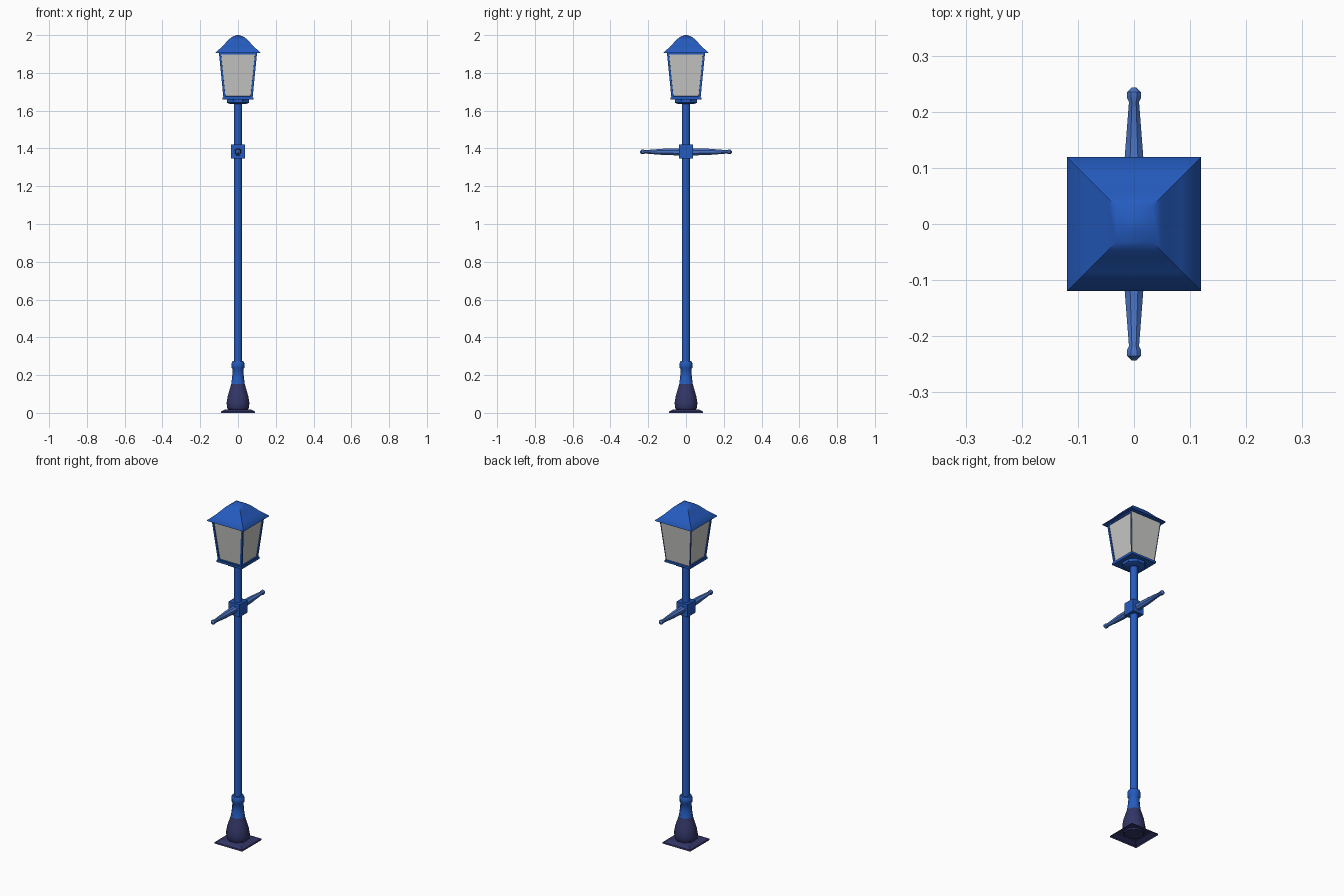
import bpy, bmesh, math
from mathutils import Matrix

if "Cube" in bpy.data.objects:
    bpy.data.objects.remove(bpy.data.objects["Cube"])


def material(name, rgb):
    m = bpy.data.materials.new(name)
    m.diffuse_color = (*rgb, 1)
    m.use_nodes = True
    m.node_tree.nodes["Principled BSDF"].inputs["Base Color"].default_value = m.diffuse_color
    return m


BLUE = material("royal_blue", (0.018, 0.105, 0.52))
LIGHT_BLUE = material("light_blue", (0.07, 0.18, 0.58))
INDIGO = material("dark_indigo", (0.033, 0.036, 0.135))
GLASS = material("pale_glass", (0.58, 0.58, 0.57))


def finish(bm, name, mats, smooth=None):
    bmesh.ops.recalc_face_normals(bm, faces=bm.faces)
    me = bpy.data.meshes.new(name)
    bm.to_mesh(me)
    bm.free()
    ob = bpy.data.objects.new(name, me)
    bpy.context.collection.objects.link(ob)
    for m in mats:
        me.materials.append(m)
    if smooth:
        bpy.ops.object.select_all(action='DESELECT')
        ob.select_set(True)
        bpy.context.view_layer.objects.active = ob
        bpy.ops.object.shade_smooth_by_angle(angle=math.radians(smooth))
    return ob


def stack(profile, sides, caps=(True, True)):
    """Rings of (half width across flats, z), joined into a solid."""
    bm = bmesh.new()
    k = 1 / math.cos(math.pi / sides)
    rings = []
    for r, z in profile:
        rings.append([bm.verts.new((r * k * math.cos((i + .5) * math.tau / sides),
                                    r * k * math.sin((i + .5) * math.tau / sides), z))
                      for i in range(sides)])
    for a, b in zip(rings, rings[1:]):
        for i in range(sides):
            j = (i + 1) % sides
            bm.faces.new((a[i], a[j], b[j], b[i]))
    if caps[0]:
        bm.faces.new(rings[0])
    if caps[1]:
        bm.faces.new(rings[-1])
    return bm


# Foot plate
finish(stack([(0.091, 0), (0.089, 0.008), (0.068, 0.018), (0.04, 0.02)], 4, (False, True)),
       "foot_plate", [INDIGO])

# Bell-shaped base, dark below and blue above
bm = stack([(0.05, 0.012), (0.059, 0.03), (0.060, 0.055), (0.054, 0.09), (0.044, 0.125),
            (0.036, 0.152), (0.031, 0.19), (0.028, 0.232), (0.034, 0.24), (0.034, 0.262),
            (0.029, 0.274), (0.02, 0.276)], 8)
for f in bm.faces:
    f.material_index = 1 if f.calc_center_median().z > 0.15 else 0
finish(bm, "base", [INDIGO, BLUE], 50)

# Pole
finish(stack([(0.021, 0.25), (0.021, 1.645)], 8), "pole", [BLUE], 50)

# Crossbar block and the two tapered arms
finish(stack([(0.036, 1.346), (0.036, 1.42)], 4), "crossbar_block", [BLUE])
for name, angle in (("front_arm", 90), ("back_arm", -90)):
    bm = stack([(0.019, 0.03), (0.0165, 0.12), (0.009, 0.218), (0.0125, 0.225),
                (0.0125, 0.235), (0.004, 0.243)], 8)
    bm.transform(Matrix.Translation((0, 0, 1.382)) @ Matrix.Rotation(math.radians(angle), 4, 'X'))
    finish(bm, name, [LIGHT_BLUE], 40)

# Collar and bottom rim of the lantern
finish(stack([(0.04, 1.634), (0.058, 1.642), (0.058, 1.662)], 8), "lantern_collar", [BLUE], 40)
finish(stack([(0.082, 1.658), (0.082, 1.67)], 4), "lantern_rim", [BLUE])

# Lantern body: tapered frame with recessed panes
bm = stack([(0.077, 1.665), (0.101, 1.907)], 4)
panes = [f for f in bm.faces if abs(f.calc_center_median().z - 1.786) < 0.05]
for f in panes:
    bmesh.ops.inset_individual(bm, faces=[f], thickness=0.015, depth=0)
    bmesh.ops.inset_individual(bm, faces=[f], thickness=0.0005, depth=-0.005)
    f.material_index = 1
finish(bm, "lantern_body", [BLUE, GLASS])

# Roof with a flared eave and rounded crown
finish(stack([(0.10, 1.904), (0.119, 1.904), (0.118, 1.909), (0.085, 1.938), (0.060, 1.965),
              (0.048, 1.978), (0.032, 1.990), (0.014, 1.998), (0.004, 2.0)], 4),
       "roof", [BLUE], 50)
